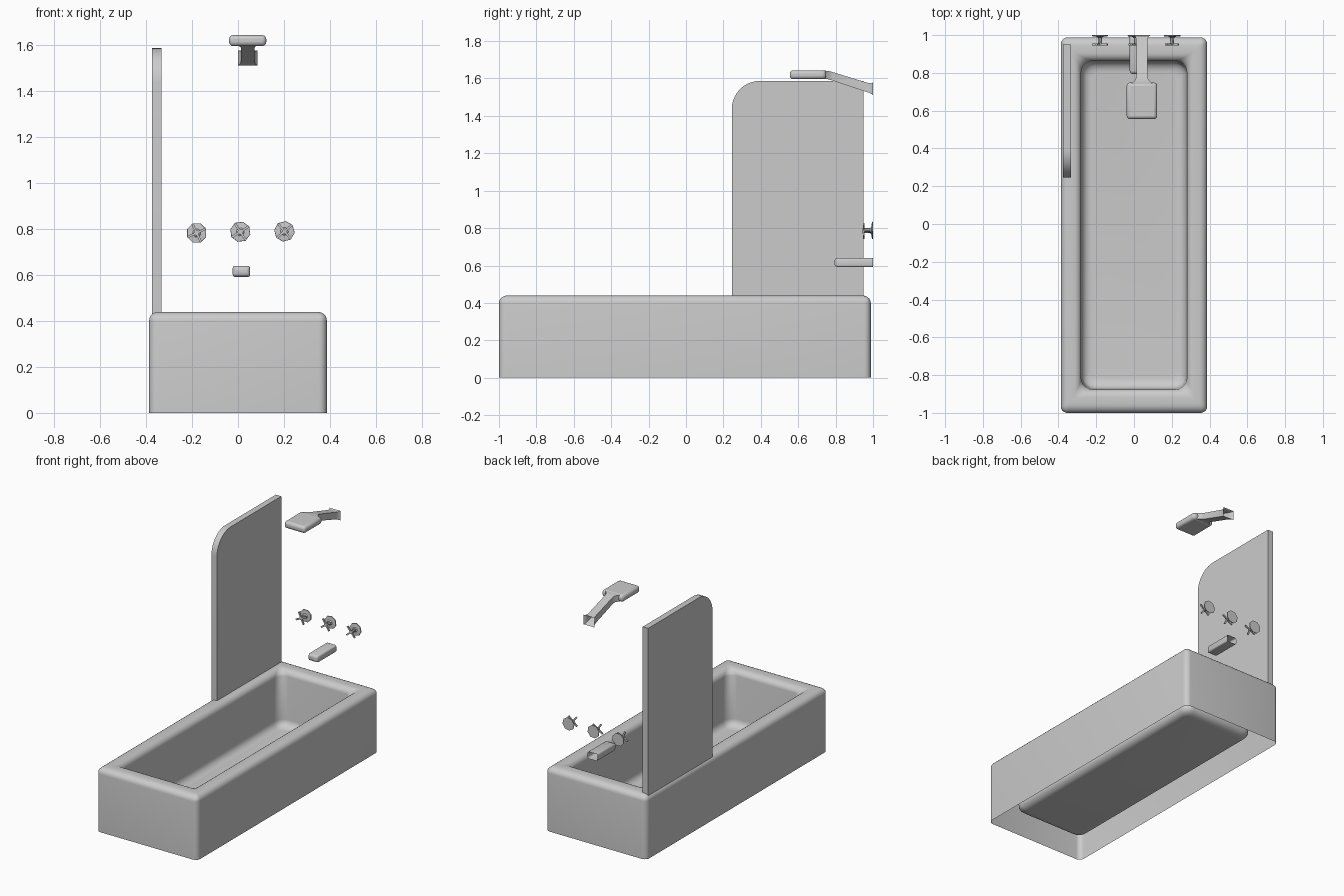
import bpy, bmesh, math
from mathutils import Matrix, Vector

if "Cube" in bpy.data.objects:
    bpy.data.objects.remove(bpy.data.objects["Cube"])


def finish(name, bm, angle=40, bevel=0):
    """Turn a bmesh into a shaded object."""
    bmesh.ops.recalc_face_normals(bm, faces=bm.faces)
    me = bpy.data.meshes.new(name)
    bm.to_mesh(me)
    bm.free()
    ob = bpy.data.objects.new(name, me)
    bpy.context.collection.objects.link(ob)
    if bevel:
        mod = ob.modifiers.new("bevel", 'BEVEL')
        mod.width, mod.segments = bevel, 3
    bpy.ops.object.select_all(action='DESELECT')
    ob.select_set(True)
    bpy.context.view_layer.objects.active = ob
    bpy.ops.object.shade_smooth_by_angle(angle=math.radians(angle))
    return ob


def skin(bm, rings, cap_start=False, cap_end=False):
    """Bridge a list of equal-length closed rings."""
    vs = [[bm.verts.new(p) for p in r] for r in rings]
    n = len(vs[0])
    for a, b in zip(vs, vs[1:]):
        for i in range(n):
            j = (i + 1) % n
            bm.faces.new((a[i], a[j], b[j], b[i]))
    if cap_start:
        bm.faces.new(vs[0])
    if cap_end:
        bm.faces.new(vs[-1])


def rounded_rect(hx, hy, r, n=5):
    pts = []
    for k, (sx, sy) in enumerate(((1, 1), (-1, 1), (-1, -1), (1, -1))):
        for i in range(n + 1):
            a = math.pi / 2 * (k + i / n)
            pts.append((sx * (hx - r) + r * math.cos(a), sy * (hy - r) + r * math.sin(a)))
    return pts


def box(bm, centre, size, rot=Matrix()):
    m = Matrix.Translation(centre) @ rot @ Matrix.Diagonal((*size, 1))
    bmesh.ops.create_cube(bm, size=1, matrix=m)


# Bathtub: shell open underneath, profile = (inset, height, corner radius)
profile = [(0, 0, .035), (0, .40, .035)]
for i in range(1, 6):
    a = math.pi / 2 * i / 5
    profile.append((.04 * (1 - math.cos(a)), .40 + .04 * math.sin(a), .035 - .005 * i))
for i in range(6):
    a = math.pi / 2 * i / 5
    profile.append((.07 + .037 * math.sin(a), .40 + .04 * math.cos(a), .01 + .01 * i))
profile.append((.11, .105, .07))
for i in range(1, 6):
    a = math.pi / 2 * i / 5
    profile.append((.11 + .05 * (1 - math.cos(a)), .105 - .05 * math.sin(a), .07 - .006 * i))
bm = bmesh.new()
skin(bm, [[(x, y - .006, z) for x, y in rounded_rect(.387 - d, .994 - d * 1.16, r)]
          for d, z, r in profile], cap_end=True)
finish("bathtub", bm, 50)

# Screen panel with one rounded top corner
outline = [(.949, .42), (.949, 1.587)]
for i in range(11):
    a = math.pi / 2 * (1 + i / 10)
    outline.append((.395 + .15 * math.cos(a), 1.437 + .15 * math.sin(a)))
outline.append((.245, .42))
bm = bmesh.new()
skin(bm, [[(x, y, z) for y, z in outline] for x in (-.375, -.333)], True, True)
finish("screen_panel", bm)

# Bath spout: rounded tube, open at the wall, rounded at the front
bm = bmesh.new()
skin(bm, [[(.015 + x, y, .616 + z) for x, z in rounded_rect(.038 - d, .024 - d, .010 - d / 2, 3)]
          for y, d in ((1, 0), (.81, 0), (.8, .004), (.795, .012))], cap_end=True)
finish("spout", bm, 50)

# Shower arm: square tube with flared wall flange, sections = (y, z, width, height)
sections = [(.72, 1.62, .125, .04), (.745, 1.62, .105, .044), (.765, 1.617, .068, .044),
            (.785, 1.611, .058, .046), (.97, 1.552, .058, .05), (.99, 1.546, .068, .056),
            (1, 1.545, .085, .066)]
bm = bmesh.new()
skin(bm, [[(.042 + sx * w / 2, y, z + sz * h / 2)
           for sx, sz in ((1, 1), (-1, 1), (-1, -1), (1, -1))] for y, z, w, h in sections],
     cap_start=True)
finish("shower_arm", bm, 30)

# Shower head
bm = bmesh.new()
box(bm, (.042, .652, 1.62), (.162, .194, .048))
finish("shower_head", bm, 50, bevel=.018)

# Three taps: octagonal plate, flared stem and cross handle
for name, x, z, turn in (("left_tap", -.18, .783, 20), ("middle_tap", .01, .788, 28),
                         ("right_tap", .202, .79, 35)):
    bm = bmesh.new()
    skin(bm, [[(x + r * math.cos(a), y, z + r * math.sin(a))
               for a in (math.radians(turn + 2 + 45 * i) for i in range(8))]
              for y, r in ((1, .045), (.994, .044), (.991, .018), (.985, .011),
                           (.962, .010), (.945, .012))], True, True)
    for k in (0, 90):
        rot = Matrix.Rotation(math.radians(-turn - 5 + k), 4, 'Y')
        box(bm, (x, .95, z), (.088, .009, .010), rot)
    finish(name, bm, 30)
